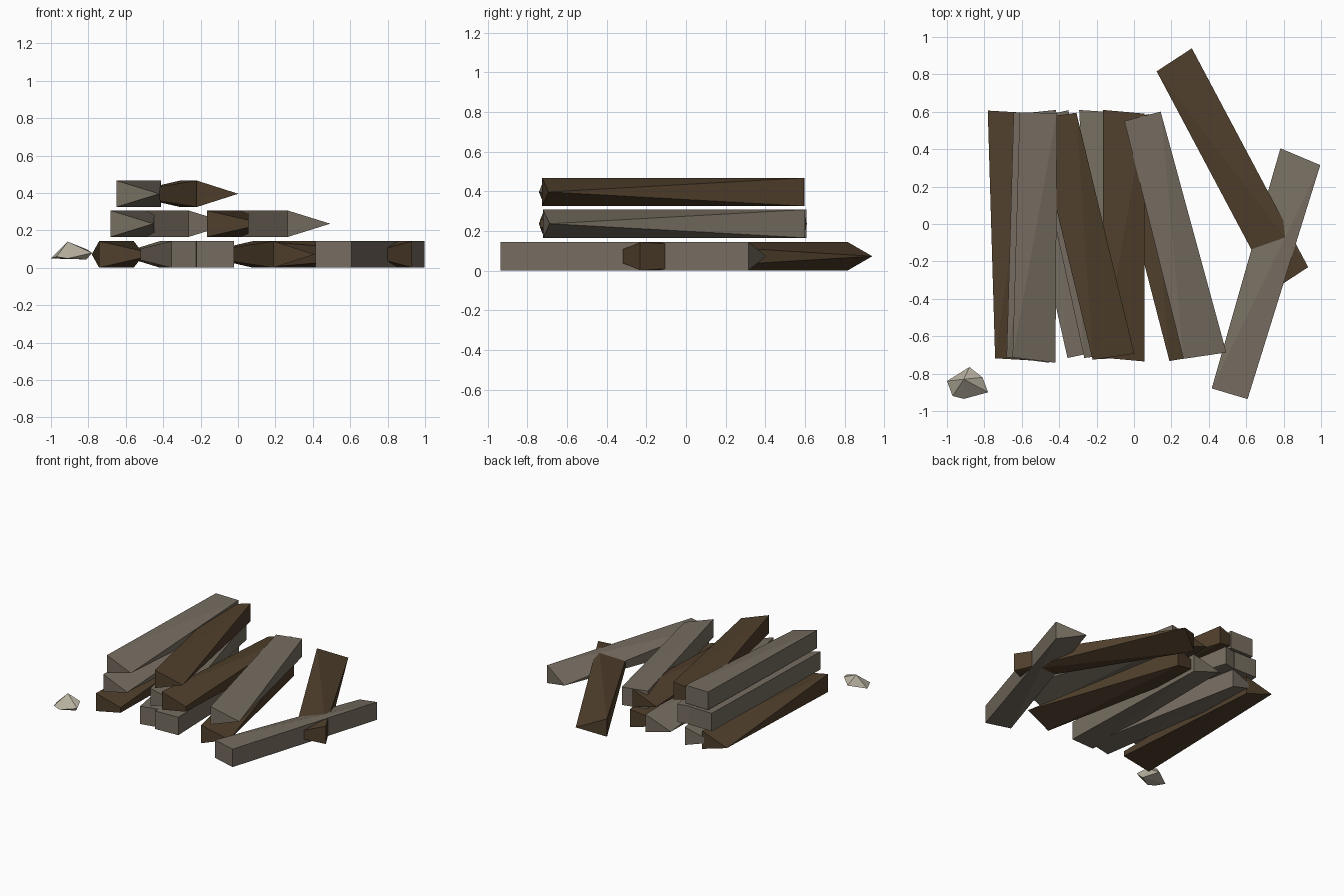
import bpy, bmesh
from math import radians
from mathutils import Matrix, Vector

old = bpy.data.objects.get("Cube")
if old:
    bpy.data.objects.remove(old, do_unlink=True)


def material(name, colour):
    mat = bpy.data.materials.new(name)
    mat.use_nodes = True
    mat.diffuse_color = (*colour, 1)
    mat.node_tree.nodes["Principled BSDF"].inputs["Base Color"].default_value = (*colour, 1)
    return mat


grey = material("weathered grey wood", (0.18, 0.152, 0.117))
brown = material("dark brown wood", (0.08, 0.05, 0.025))
stone = material("pale stone", (0.48, 0.44, 0.35))


def hull(name, points, mat):
    """Flat-shaded convex solid around the given points."""
    mesh = bpy.data.meshes.new(name)
    bm = bmesh.new()
    verts = [bm.verts.new(p) for p in points]
    result = bmesh.ops.convex_hull(bm, input=verts)
    unused = {g for g in result["geom_interior"] + result["geom_unused"]
              if isinstance(g, bmesh.types.BMVert)}
    bmesh.ops.delete(bm, geom=list(unused), context="VERTS")
    bmesh.ops.recalc_face_normals(bm, faces=bm.faces[:])
    bm.to_mesh(mesh)
    bm.free()
    mesh.materials.append(mat)
    obj = bpy.data.objects.new(name, mesh)
    bpy.context.collection.objects.link(obj)
    return obj


# Plan corners with half height: hewn tip, tip neighbour, then the butt end
HALF = 0.071
GREY_PLAN = [(-0.115, 0.675, 0), (0.115, 0.65, HALF),
             (0.1, -0.66, HALF), (-0.1, -0.66, HALF)]
BROWN_PLAN = [(-0.112, 0.67, 0), (0.112, 0.65, HALF),
              (0.112, -0.675, 0.02), (-0.112, -0.655, HALF)]
BOTTOM, MIDDLE, TOP = 0.072, 0.236, 0.396


def beam(name, mat, layer, x, y, angle, side=1):
    """Hewn beam lying flat, its tip pointing along the turned +y axis."""
    plan = GREY_PLAN if mat is grey else BROWN_PLAN
    place = Matrix.Translation((x, y, layer)) @ Matrix.Rotation(radians(angle), 4, "Z")
    points = []
    for px, py, h in plan:
        for z in ((-h, h) if h else (0,)):
            points.append(place @ Vector((side * px, py, z)))
    hull(name, points, mat)


# Bottom layer
beam("bottom_beam_outer", brown, BOTTOM, -0.65, -0.06, 1.7)
beam("bottom_beam_slanted", grey, BOTTOM, -0.395, -0.05, 12)
beam("bottom_beam_middle", grey, BOTTOM, -0.15, -0.06, 2.4)
beam("bottom_beam_inner", brown, BOTTOM, 0.135, -0.075, 194.5)

# Fallen beams beside the stack
beam("fallen_beam_back", brown, BOTTOM, 0.525, 0.295, 28, -1)
beam("fallen_beam_front", grey, BOTTOM, 0.7, -0.275, -16.6)

# Middle layer
beam("middle_beam_outer", grey, MIDDLE, -0.555, -0.065, 179)
beam("middle_beam_slanted", grey, MIDDLE, -0.3, -0.057, 193)
beam("middle_beam_straight", brown, MIDDLE, -0.055, -0.06, 0)
beam("middle_beam_inner", grey, MIDDLE, 0.212, -0.063, 194.6)

# Top layer
beam("top_beam_outer", grey, TOP, -0.523, -0.065, 179)
beam("top_beam_inner", brown, TOP, -0.264, -0.068, 193.5)

# Loose stone
hull("loose_stone", [
    (-1, -0.84, 0.05), (-0.97, -0.92, 0.06), (-0.91, -0.935, 0.05),
    (-0.78, -0.9, 0.08), (-0.81, -0.87, 0.045), (-0.81, -0.82, 0.1),
    (-0.88, -0.765, 0.07), (-0.91, -0.83, 0.14)], stone)
